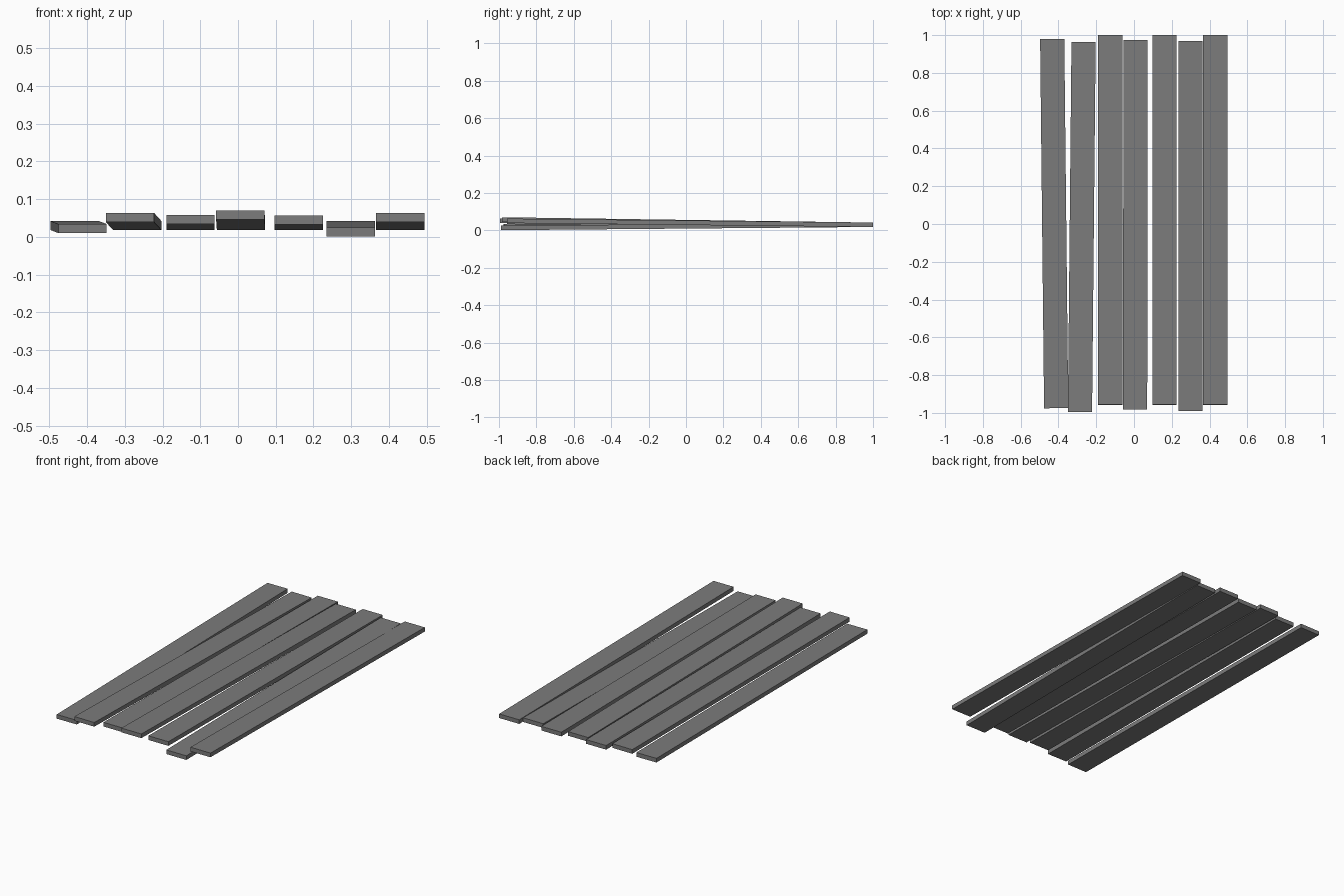
import bpy
from mathutils import Vector, Matrix

default_cube = bpy.data.objects.get("Cube")
if default_cube:
    bpy.data.objects.remove(default_cube, do_unlink=True)

WIDTH, THICK = 0.128, 0.024

grey = bpy.data.materials.new("weathered_grey")
grey.use_nodes = True
colour = (0.2, 0.2, 0.2, 1)
grey.diffuse_color = colour
shader = grey.node_tree.nodes["Principled BSDF"]
shader.inputs["Base Color"].default_value = colour
shader.inputs["Roughness"].default_value = 0.8


def plank(name, front, back):
    """Box board running between the centres of its two end faces."""
    front, back = Vector(front), Vector(back)
    along = back - front
    side = along.cross(Vector((0, 0, 1))).normalized()
    up = side.cross(along).normalized()
    bpy.ops.mesh.primitive_cube_add(size=1)
    board = bpy.context.object
    board.name = name
    axes = Matrix((side * WIDTH, along, up * THICK)).transposed().to_4x4()
    board.data.transform(Matrix.Translation((front + back) / 2) @ axes)
    board.data.materials.append(grey)


# Loose boards, right to left: front x, back x, front y, back y, front z
boards = [
    (-0.412, -0.433, -0.975, 0.980, 0.022),
    (-0.286, -0.267, -0.995, 0.963, 0.051),
    (-0.126, -0.126, -0.957, 1.000, 0.046),
    (0.006, 0.008, -0.983, 0.973, 0.058),
    (0.161, 0.161, -0.957, 1.000, 0.045),
    (0.299, 0.299, -0.990, 0.968, 0.013),
    (0.430, 0.430, -0.957, 1.000, 0.051),
]
BACK_Z = 0.030
for i, (fx, bx, fy, by, fz) in enumerate(boards, 1):
    plank(f"plank_{i}", (fx, fy, fz), (bx, by, BACK_Z))
